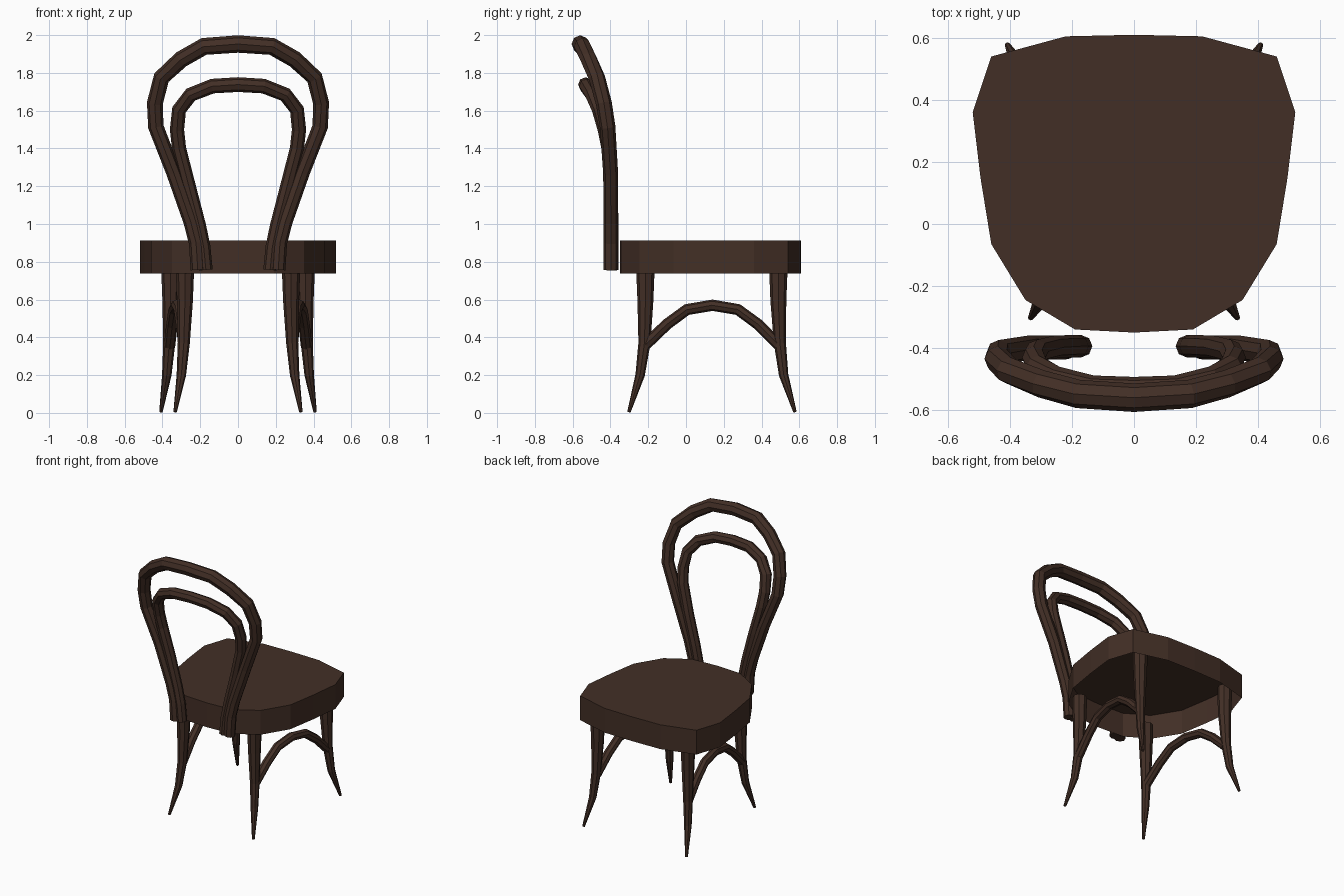
import bpy, bmesh, math
from mathutils import Vector

if "Cube" in bpy.data.objects:
    bpy.data.objects.remove(bpy.data.objects["Cube"])

wood = bpy.data.materials.new("dark brown wood")
wood.diffuse_color = (0.055, 0.028, 0.019, 1)
wood.use_nodes = True
wood.node_tree.nodes["Principled BSDF"].inputs["Base Color"].default_value = wood.diffuse_color


def make_object(name, bm):
    mesh = bpy.data.meshes.new(name)
    bm.to_mesh(mesh)
    bm.free()
    mesh.materials.append(wood)
    ob = bpy.data.objects.new(name, mesh)
    bpy.context.collection.objects.link(ob)
    return ob


def tube(name, points, radii, ref, sides=8):
    """Sweep a polygon ring along points, with a radius at each point."""
    pts = [Vector(p) for p in points]
    ref = Vector(ref)
    bm = bmesh.new()
    rings = []
    for i, p in enumerate(pts):
        t = Vector()
        if i > 0:
            t += (p - pts[i - 1]).normalized()
        if i < len(pts) - 1:
            t += (pts[i + 1] - p).normalized()
        t.normalize()
        u = (ref - t * ref.dot(t)).normalized()
        v = t.cross(u)
        ring = []
        for k in range(sides):
            a = 2 * math.pi * k / sides
            ring.append(bm.verts.new(p + (u * math.cos(a) + v * math.sin(a)) * radii[i]))
        rings.append(ring)
    for a, b in zip(rings, rings[1:]):
        for k in range(sides):
            n = (k + 1) % sides
            bm.faces.new((a[k], a[n], b[n], b[k]))
    bm.faces.new(rings[0])
    bm.faces.new(rings[-1])
    bmesh.ops.recalc_face_normals(bm, faces=bm.faces)
    return make_object(name, bm)


def hoop(name, half, r_low, r_top):
    """Half path from stem foot to crown, mirrored across x = 0."""
    path = half + [(-x, y, z) for x, y, z in reversed(half[:-1])]
    z0, z1 = half[0][2], half[-1][2]
    radii = [r_low + (r_top - r_low) * ((p[2] - z0) / (z1 - z0)) ** 2 for p in path]
    return tube(name, path, radii, (0, 1, 0))


# Seat: top and skirt, open underneath
half = [(0, -0.35), (0.19, -0.34), (0.35, -0.245), (0.46, -0.065), (0.495, 0.15),
        (0.52, 0.36), (0.46, 0.54), (0.22, 0.605), (0, 0.61)]
outline = half + [(-x, y) for x, y in reversed(half[1:-1])]
bm = bmesh.new()
top = [bm.verts.new((x, y, 0.912)) for x, y in outline]
low = [bm.verts.new((x, y, 0.738)) for x, y in outline]
bm.faces.new(top)
for i in range(len(top)):
    j = (i + 1) % len(top)
    bm.faces.new((top[j], top[i], low[i], low[j]))
make_object("seat", bm)

# Legs and side stretchers
leg_radii = [0.009, 0.025, 0.032, 0.042, 0.048, 0.048]
for side, s in (("right", 1), ("left", -1)):
    tube("backrest_leg_" + side,
         [(s * 0.333, -0.302, 0.005), (s * 0.3, -0.243, 0.2), (s * 0.287, -0.22, 0.37),
          (s * 0.281, -0.215, 0.59), (s * 0.281, -0.215, 0.74), (s * 0.281, -0.215, 0.8)],
         leg_radii, (0, 1, 0))
    tube("far_leg_" + side,
         [(s * 0.408, 0.577, 0.005), (s * 0.377, 0.517, 0.2), (s * 0.364, 0.497, 0.37),
          (s * 0.358, 0.489, 0.59), (s * 0.358, 0.489, 0.74), (s * 0.358, 0.489, 0.8)],
         leg_radii, (0, 1, 0))
    arc = [(-0.215, 0.36), (-0.1, 0.47), (0.005, 0.547), (0.14, 0.57),
           (0.275, 0.547), (0.38, 0.47), (0.495, 0.355)]
    tube("stretcher_" + side,
         [(s * (0.287 + 0.075 * (y + 0.215) / 0.71), y, z) for y, z in arc],
         [0.03] * len(arc), (1, 0, 0))

# Bent backrest hoops
hoop("outer_hoop",
     [(0.213, -0.398, 0.757), (0.222, -0.398, 0.9), (0.25, -0.398, 1.01),
      (0.34, -0.399, 1.27), (0.435, -0.415, 1.515), (0.44, -0.435, 1.64),
      (0.405, -0.472, 1.775), (0.30, -0.515, 1.872), (0.18, -0.548, 1.94),
      (0, -0.56, 1.953)], 0.038, 0.046)
hoop("inner_hoop",
     [(0.17, -0.394, 0.757), (0.182, -0.394, 0.88), (0.205, -0.394, 0.99),
      (0.26, -0.397, 1.2), (0.312, -0.41, 1.4), (0.323, -0.43, 1.5),
      (0.312, -0.46, 1.605), (0.25, -0.497, 1.685), (0.135, -0.527, 1.73),
      (0, -0.532, 1.738)], 0.036, 0.039)
